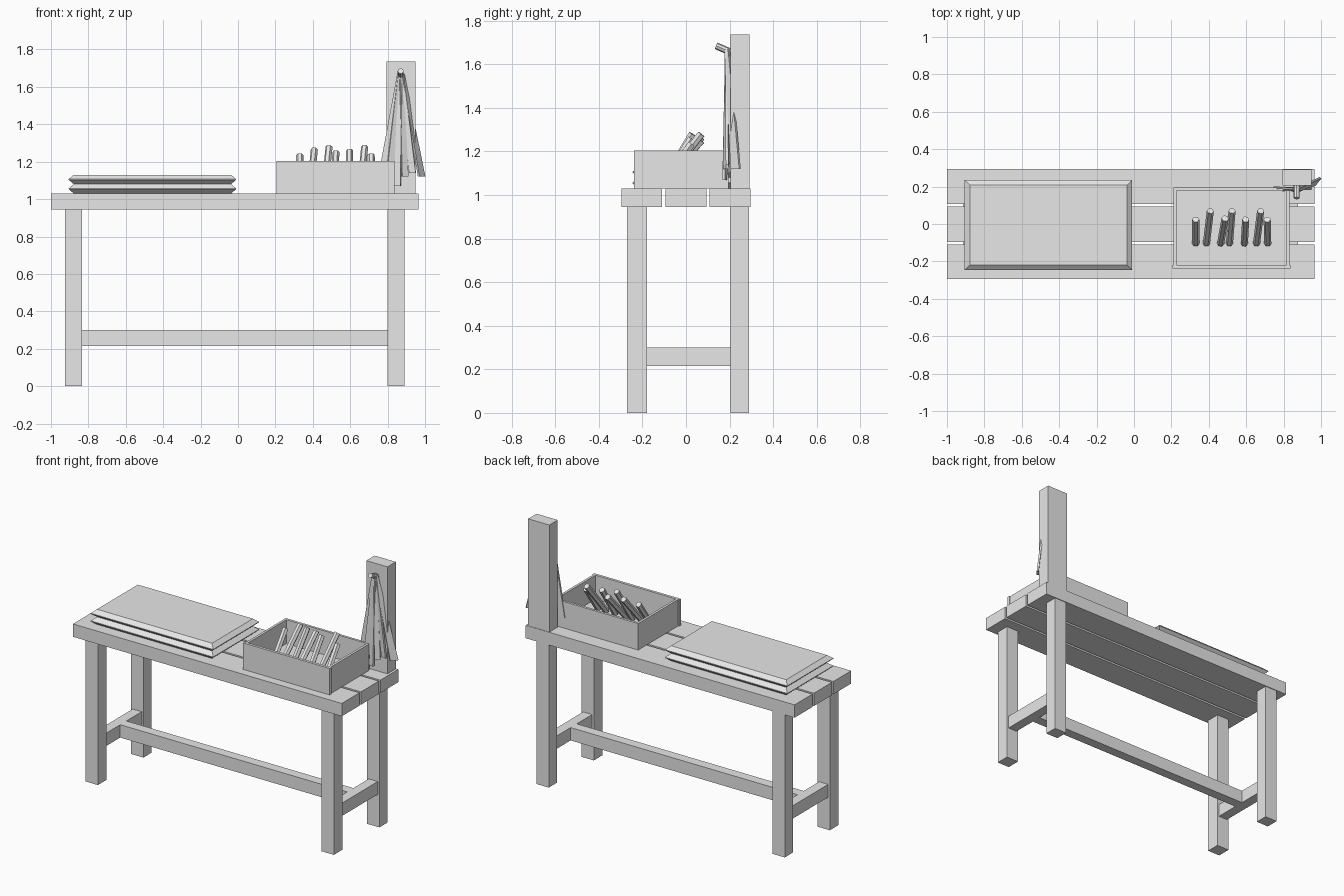
import bpy, bmesh, math
from mathutils import Vector

if "Cube" in bpy.data.objects:
    bpy.data.objects.remove(bpy.data.objects["Cube"], do_unlink=True)

# Single plain material
GREY = (0.8, 0.8, 0.8, 1)
grey = bpy.data.materials.new("plain_grey")
grey.use_nodes = True
grey.diffuse_color = GREY
grey.node_tree.nodes["Principled BSDF"].inputs["Base Color"].default_value = GREY


def finish(name, bm):
    bmesh.ops.recalc_face_normals(bm, faces=bm.faces)
    mesh = bpy.data.meshes.new(name)
    bm.to_mesh(mesh)
    bm.free()
    mesh.materials.append(grey)
    ob = bpy.data.objects.new(name, mesh)
    bpy.context.scene.collection.objects.link(ob)
    return ob


def loft(name, rings):
    """Closed solid through rings of equal point count."""
    bm = bmesh.new()
    loops = [[bm.verts.new(p) for p in ring] for ring in rings]
    n = len(loops[0])
    for a, b in zip(loops, loops[1:]):
        for i in range(n):
            j = (i + 1) % n
            bm.faces.new((a[i], a[j], b[j], b[i]))
    bm.faces.new(loops[0])
    bm.faces.new(loops[-1])
    return finish(name, bm)


def rect(x, y, z, inset=0):
    x0, x1, y0, y1 = x[0] + inset, x[1] - inset, y[0] + inset, y[1] - inset
    return [(x0, y0, z), (x1, y0, z), (x1, y1, z), (x0, y1, z)]


def box(name, x, y, z):
    return loft(name, [rect(x, y, z[0]), rect(x, y, z[1])])


def rod(name, a, b, radius, sides):
    a, b = Vector(a), Vector(b)
    turn = (b - a).to_track_quat('Z', 'Y')
    ring = [turn @ Vector((radius * math.cos(k * math.tau / sides),
                           radius * math.sin(k * math.tau / sides), 0))
            for k in range(sides)]
    return loft(name, [[a + p for p in ring], [b + p for p in ring]])


# Bench top: three planks
for name, y in (("front", (-.295, -.11)), ("middle", (-.095, .093)), ("back", (.108, .295))):
    box(name + "_plank", (-1, .965), y, (.945, 1.03))

# Legs and side stretchers
for side, x in (("right", (-.925, -.835)), ("left", (.80, .89))):
    for end, y in (("front", (-.27, -.18)), ("back", (.205, .29))):
        box(f"{side}_{end}_leg", x, y, (0, .945))
    mid = sum(x) / 2
    box(side + "_stretcher", (mid - .033, mid + .033), (-.18, .205), (.215, .30))
box("long_stretcher", (-.85, .815), (-.02, .045), (.215, .30))

# Stack of two slabs with pointed edges
for i, name in enumerate(("lower_slab", "upper_slab")):
    z, x, y = 1.03 + .05 * i, (-.905, -.01), (-.245, .235)
    loft(name, [rect(x, y, z, .027), rect(x, y, z + .023), rect(x, y, z + .027),
                rect(x, y, z + .05, .027)])

# Open tray
tray_z = (1.03, 1.205)
box("tray_floor", (.215, .825), (-.22, .185), (1.03, 1.047))
box("tray_front", (.205, .837), (-.238, -.22), tray_z)
box("tray_back", (.212, .825), (.18, .196), tray_z)
box("tray_right_side", (.212, .228), (-.22, .18), tray_z)
box("tray_left_side", (.815, .831), (-.22, .18), tray_z)

# Sticks leaning in the tray: bottom x, top x, top y, top z
sticks = [(.33, .33, .025, 1.235), (.387, .408, .07, 1.265), (.463, .487, .03, 1.28),
          (.51, .524, .07, 1.25), (.59, .597, .025, 1.26), (.655, .677, .07, 1.28),
          (.715, .712, .025, 1.235)]
for i, (x0, x1, y, z) in enumerate(sticks):
    rod(f"stick_{i + 1}", (x0, -.105, 1.055), (x1, y, z), .019, 6)

# Upright post with a peg
box("post", (.794, .949), (.205, .292), (1.03, 1.737))
rod("peg", (.87, .215, 1.652), (.87, .138, 1.685), .016, 8)


# Tapered strips hanging from the peg: bottom x, y, z, width, turn
def strip(name, x, y, z, width, turn):
    along = Vector((math.cos(turn), math.sin(turn), 0))
    across = Vector((-along.y, along.x, 0)) * .006

    def ring(centre, w):
        c, u = Vector(centre), along * w / 2
        return [c - u - across, c + u - across, c + u + across, c - u + across]
    loft(name, [ring((x, y, z), width), ring((.87 + (x - .87) * .08, .188, 1.668), .022)])


strips = [(.767, .195, 1.10, .042, 0), (.812, .186, 1.13, .04, .3), (.852, .178, 1.07, .036, -.3),
          (.893, .182, 1.12, .036, .4), (.933, .192, 1.14, .036, -.2), (.982, .228, 1.12, .05, .9)]
for i, s in enumerate(strips):
    strip(f"hanging_strip_{i + 1}", *s)
